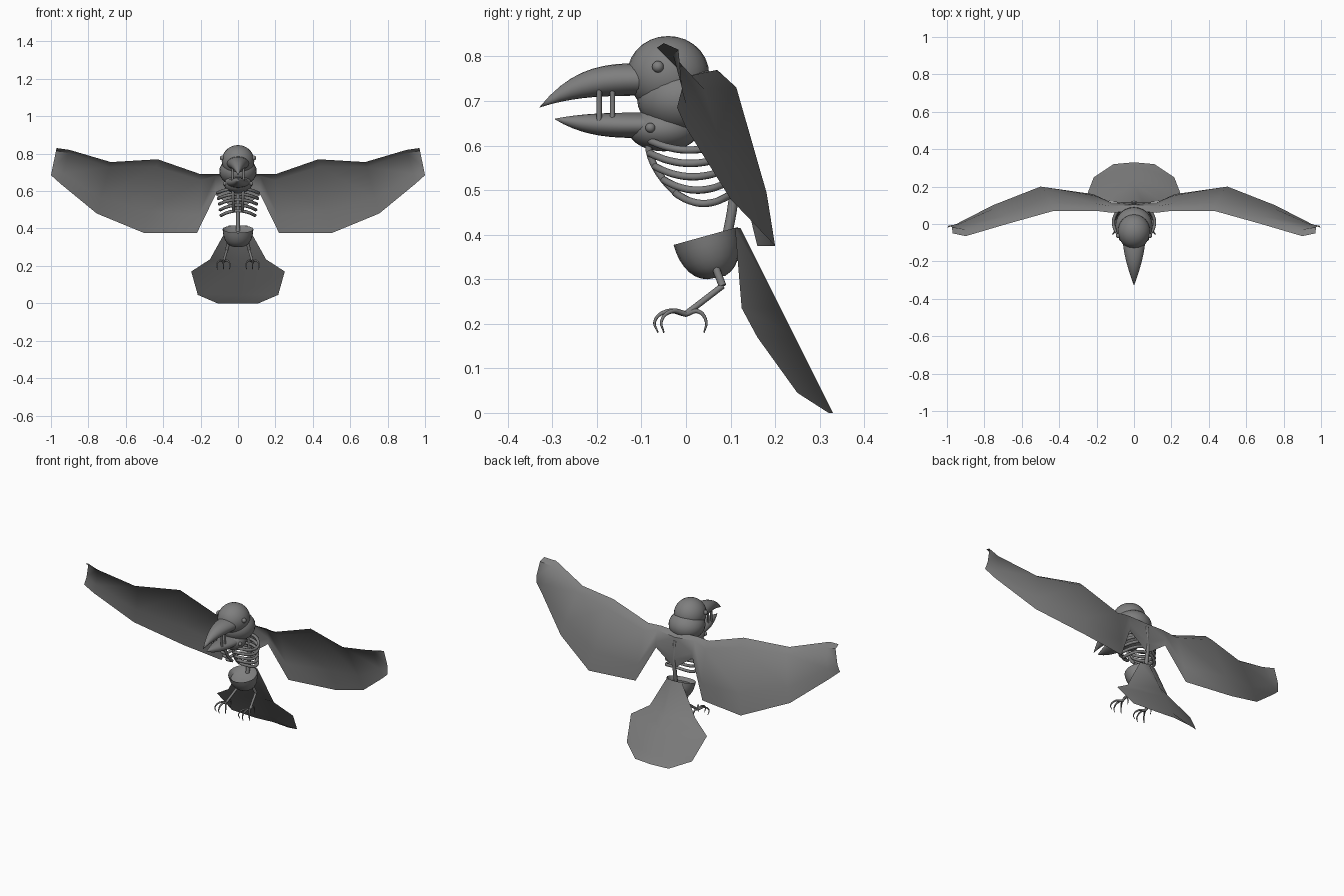
import bpy, bmesh
from math import sin, cos, pi, tau, radians
from mathutils import Vector

cube = bpy.data.objects.get("Cube")
if cube:
    bpy.data.objects.remove(cube, do_unlink=True)

shade = (.21, .21, .21, 1)
grey = bpy.data.materials.new("dark_grey")
grey.use_nodes = True
grey.diffuse_color = shade
grey.node_tree.nodes["Principled BSDF"].inputs["Base Color"].default_value = shade


def add_object(name, data):
    data.materials.append(grey)
    part = bpy.data.objects.new(name, data)
    bpy.context.collection.objects.link(part)


def add_mesh(name, bm):
    bmesh.ops.remove_doubles(bm, verts=bm.verts, dist=.0001)
    bmesh.ops.recalc_face_normals(bm, faces=bm.faces)
    mesh = bpy.data.meshes.new(name)
    bm.to_mesh(mesh)
    bm.free()
    add_object(name, mesh)


def surface(name, rows, closed=False):
    """Skin rows of points; closed rows become a capped solid."""
    bm = bmesh.new()
    verts = [[bm.verts.new(point) for point in row] for row in rows]
    for row, following in zip(verts, verts[1:]):
        for i in range(0 if closed else 1, len(row)):
            bm.faces.new((row[i - 1], row[i], following[i], following[i - 1]))
    if closed:
        bm.faces.new(verts[0])
        bm.faces.new(verts[-1])
    add_mesh(name, bm)


def ring(centre, half_width, half_axis, sides=20):
    """Ellipse spanned by the x axis and a second half axis."""
    across = Vector((half_width, 0, 0))
    angles = [tau * i / sides for i in range(sides)]
    return [Vector(centre) + across * cos(a) + Vector(half_axis) * sin(a) for a in angles]


def ball(name, centre, radii):
    bm = bmesh.new()
    bmesh.ops.create_uvsphere(bm, u_segments=24, v_segments=14, radius=1)
    bmesh.ops.scale(bm, vec=radii, verts=bm.verts)
    bmesh.ops.translate(bm, vec=centre, verts=bm.verts)
    add_mesh(name, bm)


def tube(name, points, radius, taper=1):
    curve = bpy.data.curves.new(name, "CURVE")
    curve.dimensions = "3D"
    curve.bevel_depth = radius
    curve.bevel_resolution = 2
    curve.resolution_u = 6
    curve.use_fill_caps = True
    spline = curve.splines.new("BEZIER")
    last = len(points) - 1
    spline.bezier_points.add(last)
    for i, point in enumerate(points):
        knot = spline.bezier_points[i]
        knot.co = point
        knot.handle_left_type = knot.handle_right_type = "AUTO"
        knot.radius = 1 + (taper - 1) * i / last
    add_object(name, curve)


def beak(name, tip_y, tip_z, root_top, root_bottom):
    """Curved horn that swells from its tip towards the face."""
    root_y, steps = -.09, 10
    rows = []
    for i in range(steps + 1):
        t = i / steps
        swell = 1 - t ** 3
        top = tip_z + (root_top - tip_z) * swell
        bottom = tip_z + (root_bottom - tip_z) * swell
        centre = (0, root_y + (tip_y - root_y) * t, (top + bottom) / 2)
        rows.append(ring(centre, .06 * (1 - t ** 1.5), (0, 0, (top - bottom) / 2)))
    surface(name, rows, closed=True)


def mirrored(point, side):
    x, y, z = point
    return Vector((x * side, y, z))


def wing_row(lead, trail, side):
    """Cambered section that bulges backward between its two edges."""
    lead, trail = mirrored(lead, side), mirrored(trail, side)
    ridge = lead.lerp(trail, .1) + Vector((0, .03, 0))
    belly = lead.lerp(trail, .7) + Vector((0, .02, 0))
    return [lead, ridge, belly, trail]


def rib_path(level, side):
    """Half hoop from the spine to the breast, shorter on lower levels."""
    shrink = .002 * level ** 2
    depth = .097 - shrink
    width = .11 - .005 * level
    height = .59 - .03 * level
    path = []
    for i in range(8):
        a = radians(165) * i / 7
        path.append(Vector((side * width * sin(a),
                            .008 + shrink + depth * cos(a),
                            height + .025 * cos(a) ** 2)))
    return path


# Head, neck and beak
ball("skull", (0, -.04, .76), (.087, .092, .086))
ball("neck", (0, -.01, .705), (.1, .1, .08))
ball("jaw_base", (0, -.05, .637), (.075, .08, .05))
beak("upper_beak", tip_y=-.33, tip_z=.685, root_top=.785, root_bottom=.712)
beak("lower_beak", tip_y=-.296, tip_z=.66, root_top=.674, root_bottom=.617)

# Leading and trailing edge of the wing, from the back to the tip
wing_edges = [
    ((0, .07, .69), (0, .11, .49)),
    ((.12, .06, .69), (.12, .11, .58)),
    ((.2, .07, .69), (.22, .16, .375)),
    ((.43, .07, .77), (.5, .2, .375)),
    ((.68, 0, .755), (.755, .1, .48)),
    ((.9, -.065, .82), (.95, 0, .64)),
    ((.97, -.05, .83), (1, -.02, .685)),
]

for side, label in ((1, "left_"), (-1, "right_")):
    surface(label + "wing", [wing_row(lead, trail, side) for lead, trail in wing_edges])
    ball(label + "eye", (side * .084, -.063, .777), [.013] * 3)
    ball(label + "jaw_pin", (side * .07, -.08, .64), [.011] * 3)

    # Fangs joining the beak halves
    for y in (-.195, -.165):
        tube(label + "fang", [(side * .03, y, .725), (side * .03, y, .655)], .006)

    # Rib cage
    ribs = [rib_path(level, side) for level in range(5)]
    for path in ribs:
        tube(label + "rib", path, .0085)
    tube(label + "breast_bone", [path[-1] for path in ribs], .008)

    # Legs
    hip = Vector((side * .05, .065, .33))
    knee = Vector((side * .06, .082, .285))
    foot = Vector((side * .078, 0, .222))
    tube(label + "thigh", [hip, knee], .009)
    tube(label + "shin", [knee, foot], .007)

    # Toes that reach out and then hook down into claws
    for spread, reach in ((-.035, -.055), (0, -.07), (.035, -.055), (0, .045)):
        toe = [foot + Vector((spread * out, reach * out, rise))
               for out, rise in ((0, 0), (.6, .006), (1, -.016), (.9, -.042))]
        tube(label + "toe", toe, .0065, taper=.25)

# Spine
tube("spine", [(0, .085, .36), (0, .108, .5), (0, .1, .65)], .011)

# Pelvis bowl, deeper towards the back, with a hollow top
bowl = [ring((0, .044, .375), .066, (0, .056, .015))]
for i in range(8):
    a = pi / 2 * i / 8
    bowl.append(ring((0, .044 + .025 * sin(a), .397 - .095 * sin(a)),
                     .082 * cos(a) ** .7, (0, .072 * cos(a) ** .8, .02 * cos(a))))
surface("pelvis", bowl, closed=True)

# Tail fan, raised along its centre line
fan = []
for edge in ((.05, .11, .415), (.15, .125, .235), (.25, .16, .17), (.215, .25, .045), (.11, .32, 0)):
    height = edge[-1]
    fan.append([mirrored(edge, 1), Vector((0, .33 - height / 2, height)), mirrored(edge, -1)])
surface("tail", fan)

# Smooth shading with hard creases kept
bpy.ops.object.select_all(action="DESELECT")
for part in bpy.context.scene.objects:
    if part.type == "MESH":
        part.select_set(True)
        bpy.context.view_layer.objects.active = part
bpy.ops.object.shade_smooth_by_angle(angle=radians(50))
